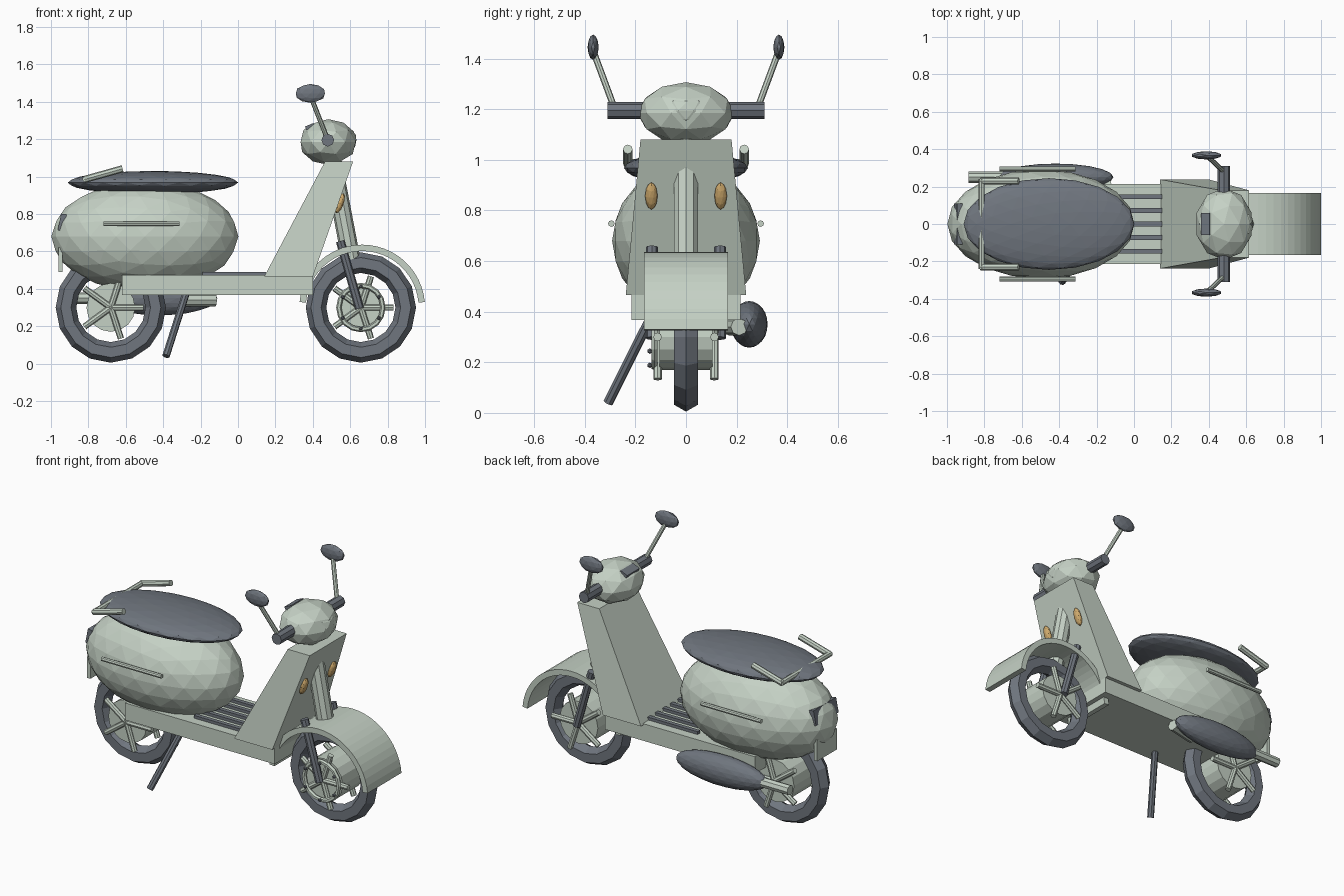
import bpy, bmesh, math
from mathutils import Vector

if "Cube" in bpy.data.objects:
    bpy.data.objects.remove(bpy.data.objects["Cube"])


def material(name, rgb):
    m = bpy.data.materials.new(name)
    m.diffuse_color = (*rgb, 1)
    m.use_nodes = True
    m.node_tree.nodes["Principled BSDF"].inputs["Base Color"].default_value = m.diffuse_color
    return m


GREEN = material("pale_green", (0.56, 0.64, 0.56))
DARK = material("slate_grey", (0.16, 0.18, 0.21))
AMBER = material("amber", (0.62, 0.40, 0.15))


def finish(name, mat):
    o = bpy.context.object
    o.name = name
    o.data.materials.append(mat)
    return o


def blob(name, loc, radii, mat, sub=3, tilt=0):
    bpy.ops.mesh.primitive_ico_sphere_add(subdivisions=sub, radius=1, location=loc, rotation=(0, tilt, 0))
    bpy.context.object.scale = radii
    return finish(name, mat)


def box(name, loc, size, mat, tilt=0):
    bpy.ops.mesh.primitive_cube_add(size=1, location=loc, rotation=(0, tilt, 0))
    bpy.context.object.scale = size
    return finish(name, mat)


def rod(name, a, b, r, mat, sides=8):
    a, b = Vector(a), Vector(b)
    d = b - a
    bpy.ops.mesh.primitive_cylinder_add(vertices=sides, radius=r, depth=d.length, location=(a + b) / 2)
    bpy.context.object.rotation_euler = d.to_track_quat('Z', 'Y').to_euler()
    return finish(name, mat)


def ring(name, loc, major, minor, mat, seg, mseg):
    bpy.ops.mesh.primitive_torus_add(major_segments=seg, minor_segments=mseg, major_radius=major,
                                     minor_radius=minor, location=loc, rotation=(math.pi / 2, 0, 0))
    return finish(name, mat)


def mesh(name, verts, faces, mat):
    me = bpy.data.meshes.new(name)
    me.from_pydata(verts, [], faces)
    bm = bmesh.new()
    bm.from_mesh(me)
    bmesh.ops.recalc_face_normals(bm, faces=bm.faces)
    bm.to_mesh(me)
    bm.free()
    o = bpy.data.objects.new(name, me)
    bpy.context.collection.objects.link(o)
    me.materials.append(mat)
    return o


FX, RX, WZ = 0.657, -0.68, 0.30

# Wheels: tyre, drum hub and five spokes on each side
for label, x in (("front", FX), ("rear", RX)):
    ring(label + "_tyre", (x, 0, WZ), 0.24, 0.055, DARK, 16, 6)
    rod(label + "_drum", (x, -0.105, WZ), (x, 0.105, WZ), 0.13, GREEN, 16)
    for s in (-1, 1):
        for k in range(5):
            a = math.tau * k / 5
            rod(label + "_spoke", (x, s * 0.112, WZ),
                (x + 0.175 * math.cos(a), s * 0.112, WZ + 0.175 * math.sin(a)), 0.017, GREEN)

# Brake ring and bolts on the front wheel
ring("brake_ring", (FX, -0.125, WZ), 0.118, 0.014, GREEN, 16, 6)
for k in range(6):
    a = math.tau * (k + 0.5) / 6
    blob("brake_bolt", (FX + 0.112 * math.cos(a), -0.143, WZ + 0.112 * math.sin(a)), (0.011,) * 3, DARK, 1)

# Front mudguard: thick arc shell
N, verts, faces = 24, [], []
for i in range(N + 1):
    a = math.radians(5 + 170 * i / N)
    for r, y in ((0.336, -0.165), (0.336, 0.165), (0.302, 0.165), (0.302, -0.165)):
        verts.append((0.664 + r * math.cos(a), y, WZ + r * math.sin(a)))
for i in range(N):
    for j in range(4):
        k = (j + 1) % 4
        faces.append((4 * i + j, 4 * i + k, 4 * i + 4 + k, 4 * i + 4 + j))
faces += [(0, 1, 2, 3), (4 * N, 4 * N + 1, 4 * N + 2, 4 * N + 3)]
mesh("front_mudguard", verts, faces, GREEN)

# Floorboard with grip strips
box("floorboard", (-0.11, 0, 0.42), (1.02, 0.43, 0.105), GREEN)
for k in range(-2, 3):
    box("floor_strip", (-0.02, k * 0.073, 0.48), (0.34, 0.026, 0.02), DARK)

# Leg shield: tapered slanted block
verts = [(x, s * y, z) for x, y, z in ((0.14, 0.238, 0.465), (0.40, 0.238, 0.465),
                                       (0.615, 0.18, 1.08), (0.465, 0.18, 1.08)) for s in (-1, 1)]
mesh("leg_shield", verts, [(0, 2, 4, 6), (1, 3, 5, 7), (0, 1, 3, 2), (2, 3, 5, 4), (4, 5, 7, 6), (6, 7, 1, 0)], GREEN)

# Rear body and seat
blob("rear_body", (-0.498, 0, 0.68), (0.5, 0.292, 0.295), GREEN)
blob("seat", (-0.455, 0, 0.968), (0.456, 0.245, 0.062), DARK)

# Tail light and number plate
box("tail_light", (-0.94, 0, 0.755), (0.03, 0.22, 0.09), DARK, 0.2)
box("rear_plate", (-0.95, 0, 0.555), (0.022, 0.19, 0.13), GREEN)

# Steering column, head, headlight and dashboard
rod("steering_column", (0.497, 0, 1.12), (0.608, 0, 0.54), 0.05, GREEN, 10)
blob("handlebar_head", (0.482, 0, 1.185), (0.155, 0.192, 0.122), GREEN, 2)
blob("headlight", (0.56, 0, 1.195), (0.077, 0.1, 0.07), GREEN, 2)
box("dashboard", (0.385, 0, 1.268), (0.05, 0.12, 0.02), DARK, -0.4)

# Mirrored pairs
for s in (-1, 1):
    rod("fork_leg", (0.547, s * 0.135, 0.655), (0.65, s * 0.135, 0.295), 0.024, DARK)
    rod("handle_grip", (0.48, s * 0.15, 1.195), (0.48, s * 0.31, 1.195), 0.034, DARK)
    rod("mirror_stalk", (0.475, s * 0.285, 1.21), (0.392, s * 0.363, 1.42), 0.013, GREEN)
    blob("mirror", (0.387, s * 0.367, 1.445), (0.082, 0.022, 0.05), DARK, 2)
    blob("turn_signal", (0.545, s * 0.137, 0.857), (0.02, 0.025, 0.057), AMBER, 2, 0.34)
    rod("side_trim", (-0.72, s * 0.295, 0.748), (-0.312, s * 0.295, 0.748), 0.013, GREEN)
    rod("rack_arm", (-0.82, s * 0.23, 0.985), (-0.617, s * 0.23, 1.042), 0.019, GREEN)
rod("rack_crossbar", (-0.815, -0.24, 0.987), (-0.815, 0.24, 0.987), 0.017, GREEN)

# Exhaust on the far side
blob("muffler", (-0.42, 0.25, 0.35), (0.31, 0.073, 0.092), DARK)
rod("exhaust_tip", (-0.885, 0.25, 0.35), (-0.65, 0.25, 0.35), 0.03, GREEN)
rod("exhaust_header", (-0.3, 0.17, 0.34), (-0.12, 0.21, 0.34), 0.034, GREEN)

# Side stand
rod("side_stand", (-0.275, -0.135, 0.385), (-0.385, -0.308, 0.04), 0.02, DARK)
